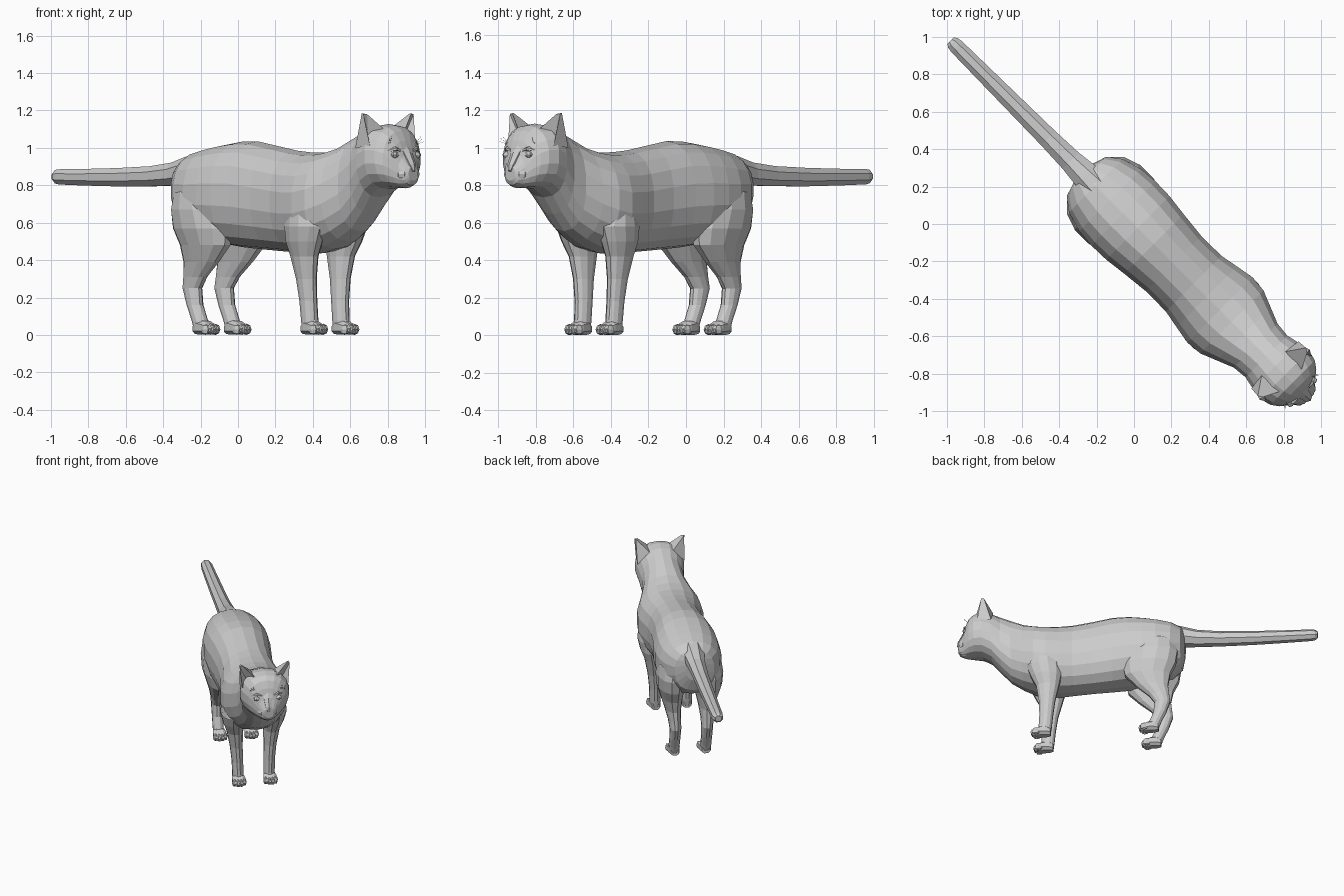
import bpy, bmesh
from math import sin, cos, pi, radians
from mathutils import Vector, Matrix

# Modelled facing local +x (y = side, z = up), then turned 45 degrees to stand diagonally
TURN = radians(-45)


def finish(name, bm, mirror=False):
    bmesh.ops.recalc_face_normals(bm, faces=bm.faces)
    me = bpy.data.meshes.new(name)
    bm.to_mesh(me)
    bm.free()
    ob = bpy.data.objects.new(name, me)
    bpy.context.collection.objects.link(ob)
    ob.rotation_euler.z = TURN
    if mirror:
        m = ob.modifiers.new("mirror", 'MIRROR')
        m.use_axis = (False, True, False)
        m.use_mirror_merge = False
    return ob


def sgn_pow(v, e):
    return abs(v) ** e * (1 if v >= 0 else -1)


def loft(bm, rings, n, power=2.0):
    """rings: (centre, u, v) vectors; skins superellipses and caps both ends"""
    loops = []
    for c, u, v in rings:
        c, u, v = Vector(c), Vector(u), Vector(v)
        loop = []
        for i in range(n):
            a = 2 * pi * (i + 0.5) / n
            loop.append(bm.verts.new(c + u * sgn_pow(cos(a), 2 / power)
                                     + v * sgn_pow(sin(a), 2 / power)))
        loops.append(loop)
    for a, b in zip(loops, loops[1:]):
        for i in range(n):
            j = (i + 1) % n
            bm.faces.new((a[i], a[j], b[j], b[i]))
    bm.faces.new(loops[0][::-1])
    bm.faces.new(loops[-1])


def blob(bm, c, size, seg=8, rings=6, rot=0.0):
    mat = (Matrix.Translation(c) @ Matrix.Rotation(rot, 4, 'Z')
           @ Matrix.Diagonal((*size, 1)))
    bmesh.ops.create_uvsphere(bm, u_segments=seg, v_segments=rings, radius=1, matrix=mat)


# torso, neck and head in one skin: (x, half width, bottom, top)
PROFILE = [
    (-.385, .07, .70, .91), (-.36, .15, .61, .94), (-.29, .205, .55, .975),
    (-.18, .238, .505, 1.0), (-.08, .246, .485, 1.018), (.03, .243, .47, 1.033),
    (.15, .228, .46, 1.035), (.30, .212, .45, 1.01), (.45, .213, .44, .985),
    (.55, .232, .435, .976), (.65, .25, .437, .974), (.74, .242, .46, .985),
    (.83, .205, .50, 1.01), (.92, .168, .555, 1.055), (1.0, .16, .645, 1.09),
    (1.07, .175, .735, 1.118), (1.14, .186, .778, 1.128), (1.20, .17, .785, 1.118),
    (1.238, .142, .785, 1.092), (1.265, .108, .785, 1.04), (1.288, .076, .79, .965),
    (1.312, .055, .80, .92), (1.325, .035, .825, .90)]
bm = bmesh.new()
loft(bm, [((x, 0, (b + t) / 2), (0, w, 0), (0, 0, (t - b) / 2)) for x, w, b, t in PROFILE],
     18, 2.25)
finish("body_and_head", bm)

# tail: (x, height, radius)
TAIL = [(-.28, .885, .095), (-.37, .878, .08), (-.48, .860, .066), (-.65, .848, .058),
        (-.90, .843, .053), (-1.15, .843, .048), (-1.34, .845, .044), (-1.37, .846, .039),
        (-1.387, .847, .025)]
bm = bmesh.new()
loft(bm, [((x, 0, z), (0, r, 0), (0, 0, r)) for x, z, r in TAIL], 8)
finish("tail", bm)

# legs: (z, x, y, radius along, radius across)
LEGS = {
    "front_legs": [(.74, .66, .12, .07, .08), (.66, .665, .14, .115, .10),
                   (.58, .665, .15, .135, .098), (.50, .65, .148, .117, .083),
                   (.42, .64, .138, .088, .062), (.30, .645, .128, .063, .048),
                   (.18, .652, .12, .053, .043), (.08, .66, .118, .051, .042),
                   (.02, .665, .118, .048, .04)],
    "hind_legs": [(.84, -.17, .10, .10, .08), (.76, -.165, .125, .165, .11),
                  (.67, -.15, .135, .198, .115), (.57, -.128, .137, .205, .108),
                  (.48, -.115, .133, .175, .085), (.39, -.150, .128, .122, .062),
                  (.31, -.20, .123, .08, .048), (.25, -.225, .12, .061, .044),
                  (.16, -.205, .12, .049, .041), (.08, -.17, .12, .047, .041),
                  (.02, -.15, .12, .045, .04)]}
for name, rows in LEGS.items():
    bm = bmesh.new()
    loft(bm, [((x, y, z), (rx, 0, 0), (0, ry, 0)) for z, x, y, rx, ry in rows], 12)
    finish(name, bm, True)

# paws: a low pad with four toes
for name, x0 in (("front_paws", .62), ("hind_paws", -.195)):
    bm = bmesh.new()
    y0 = .118
    pad = [(0, .032, .005, .06), (.03, .044, 0, .085), (.08, .052, 0, .076),
           (.12, .049, .004, .055), (.138, .036, .008, .042)]
    loft(bm, [((x0 + x, y0, (b + t) / 2), (0, w, 0), (0, 0, (t - b) / 2))
              for x, w, b, t in pad], 8, 2.6)
    for k, dx in ((-1.5, .105), (-.5, .12), (.5, .12), (1.5, .105)):
        blob(bm, (x0 + dx, y0 + k * .025, .03), (.033, .018, .03), 6, 4)
    finish(name, bm, True)

# ears: hollow triangular cups opening forwards
bm = bmesh.new()
base = [bm.verts.new(p) for p in ((1.185, .08, 1.10), (1.17, .172, 1.01),
                                  (1.065, .178, 1.0), (1.055, .09, 1.10))]
tip = [bm.verts.new(p) for p in ((1.142, .166, 1.18), (1.138, .190, 1.18), (1.118, .182, 1.185))]
deep = bm.verts.new((1.12, .135, 1.06))
a, b, c, d = base
t0, t1, t2 = tip
for f in ((b, c, t2, t1), (c, d, t2), (d, a, t0, t2), (t0, t1, t2),
          (a, deep, t0), (deep, b, t1), (deep, t1, t0), (a, b, deep), (a, d, c, b)):
    bm.faces.new(f)
finish("ears", bm, True)

# muzzle pads, eyes and brow ridges
bm = bmesh.new()
blob(bm, (1.278, .036, .86), (.044, .045, .036), rot=.5)
finish("whisker_pads", bm, True)
bm = bmesh.new()
blob(bm, (1.262, .076, .962), (.022, .034, .019), rot=-.55)
finish("eyes", bm, True)
bm = bmesh.new()
loft(bm, [((1.268, .045, .985), (.016, 0, 0), (0, 0, .010)),
          ((1.266, .08, .995), (.018, 0, 0), (0, 0, .012)),
          ((1.235, .118, .982), (.016, 0, 0), (0, 0, .008))], 6)
finish("brows", bm, True)

# nose bridge and chin
bm = bmesh.new()
loft(bm, [((1.25, 0, 1.02), (0, .045, 0), (.012, 0, .006)),
          ((1.28, 0, .965), (0, .036, 0), (.02, 0, .012)),
          ((1.318, 0, .905), (0, .026, 0), (.014, 0, .008)),
          ((1.328, 0, .875), (0, .010, 0), (.008, 0, .004))], 6)
finish("nose", bm)
bm = bmesh.new()
blob(bm, (1.268, 0, .812), (.042, .045, .028))
finish("chin", bm)

# fine brow whiskers
bm = bmesh.new()
for dy, dz in ((.02, .05), (.035, .04), (.045, .025)):
    p, q = Vector((1.235, .09, 1.01)), Vector((1.272, .09 + dy, 1.01 + dz))
    loft(bm, [(p, (0, .0015, 0), (0, 0, .0015)), (q, (0, .0008, 0), (0, 0, .0008))], 3)
finish("brow_whiskers", bm, True)
